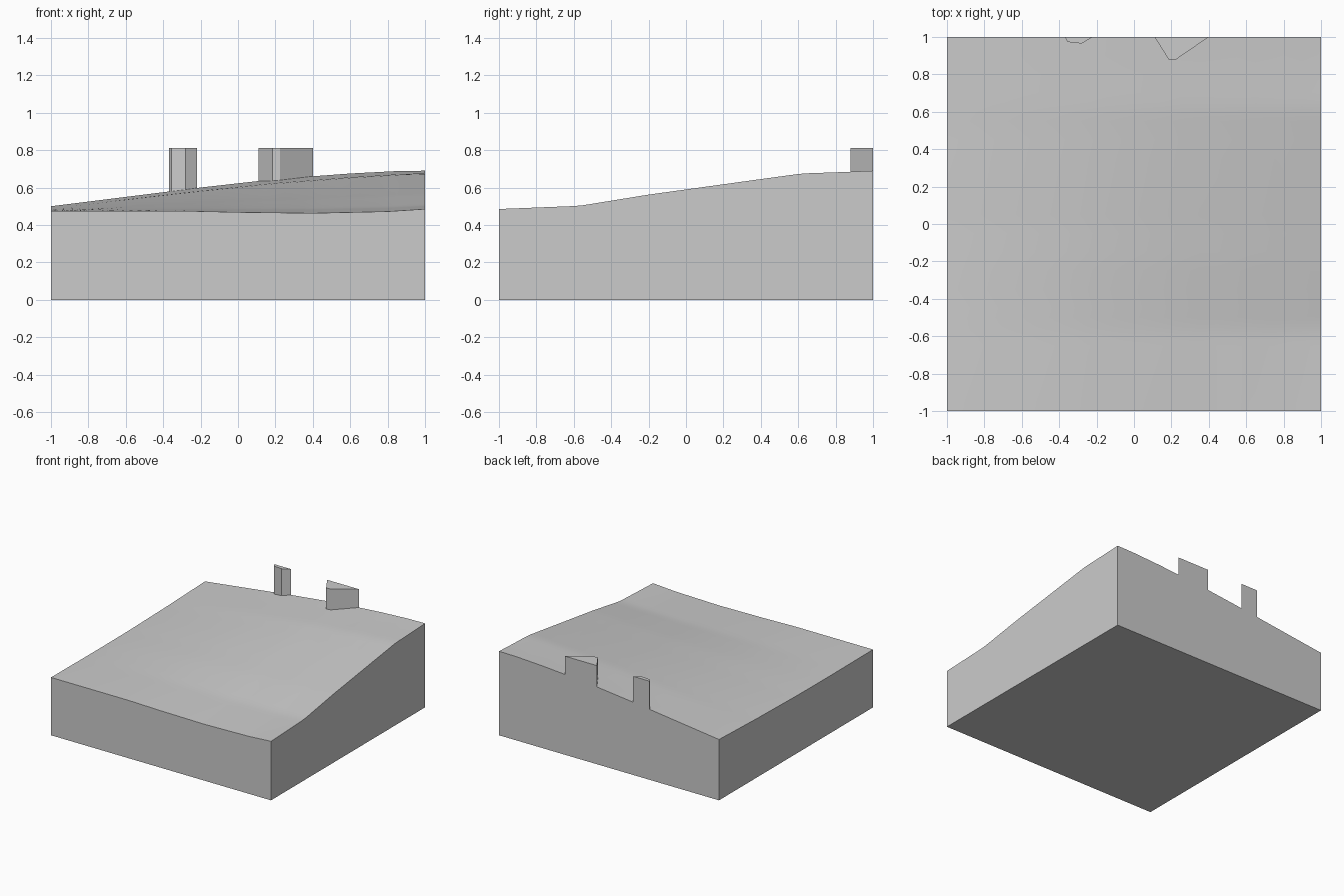
import bpy, bmesh, math

cube = bpy.data.objects.get("Cube")
if cube:
    bpy.data.objects.remove(cube, do_unlink=True)

GREY = (0.6, 0.6, 0.6, 1.0)
grey = bpy.data.materials.new("plain_grey")
grey.use_nodes = True
grey.diffuse_color = GREY
grey.node_tree.nodes["Principled BSDF"].inputs["Base Color"].default_value = GREY

# Height profiles along the four rims: (position, height)
FRONT = [(-1, .475), (-.3, .475), (0, .468), (.4, .463), (.8, .472), (1, .485)]
BACK = [(-1, .50), (-.2, .60), (.2, .645), (.6, .675), (.85, .688), (1, .69)]
LEFT = [(-1, .475), (-.4, .472), (0, .474), (.5, .484), (1, .50)]
RIGHT = [(-1, .485), (-.57, .502), (-.2, .562), (.4, .645), (.62, .675), (.85, .683), (1, .69)]
N = 40


def sample(profile, t):
    for (a, za), (b, zb) in zip(profile, profile[1:]):
        if t <= b:
            return za + (zb - za) * (t - a) / (b - a)
    return profile[-1][1]


def ground(x, y):
    """Blend the four rims into one surface."""
    u, v = (x + 1) / 2, (y + 1) / 2
    across = (1 - v) * sample(FRONT, x) + v * sample(BACK, x)
    along = (1 - u) * sample(LEFT, y) + u * sample(RIGHT, y)
    corners = ((1 - v) * ((1 - u) * FRONT[0][1] + u * FRONT[-1][1])
               + v * ((1 - u) * BACK[0][1] + u * BACK[-1][1]))
    return across + along - corners


def finish(bm, name):
    bmesh.ops.recalc_face_normals(bm, faces=bm.faces)
    mesh = bpy.data.meshes.new(name)
    bm.to_mesh(mesh)
    bm.free()
    mesh.materials.append(grey)
    obj = bpy.data.objects.new(name, mesh)
    bpy.context.collection.objects.link(obj)
    return obj


# Terrain block: sculpted top grid, straight walls, flat base
bm = bmesh.new()
bmesh.ops.create_grid(bm, x_segments=N, y_segments=N, size=1)
for v in bm.verts:
    v.co.z = ground(v.co.x, v.co.y)
rim = [e for e in bm.edges if e.is_boundary]
skirt = bmesh.ops.extrude_edge_only(bm, edges=rim)["geom"]
for v in skirt:
    if isinstance(v, bmesh.types.BMVert):
        v.co.z = 0
bmesh.ops.contextual_create(bm, geom=[e for e in bm.edges if e.is_boundary])
terrain = finish(bm, "terrain_block")
bpy.context.view_layer.objects.active = terrain
terrain.select_set(True)
bpy.ops.object.shade_smooth_by_angle(angle=math.radians(30))


def building(name, outline, base, top=.81):
    """Flat-topped prism standing on the back rim."""
    bm = bmesh.new()
    face = bm.faces.new([bm.verts.new((x, y, base)) for x, y in outline])
    up = bmesh.ops.extrude_face_region(bm, geom=[face], use_keep_orig=True)["geom"]
    bmesh.ops.translate(bm, vec=(0, 0, top - base),
                        verts=[g for g in up if isinstance(g, bmesh.types.BMVert)])
    finish(bm, name)


# Two cut-off buildings at the back edge
building("small_building", [(-.37, 1), (-.355, .973), (-.28, .965), (-.22, 1)], .56)
building("large_building", [(.11, 1), (.185, .88), (.225, .88), (.4, 1)], .6)
